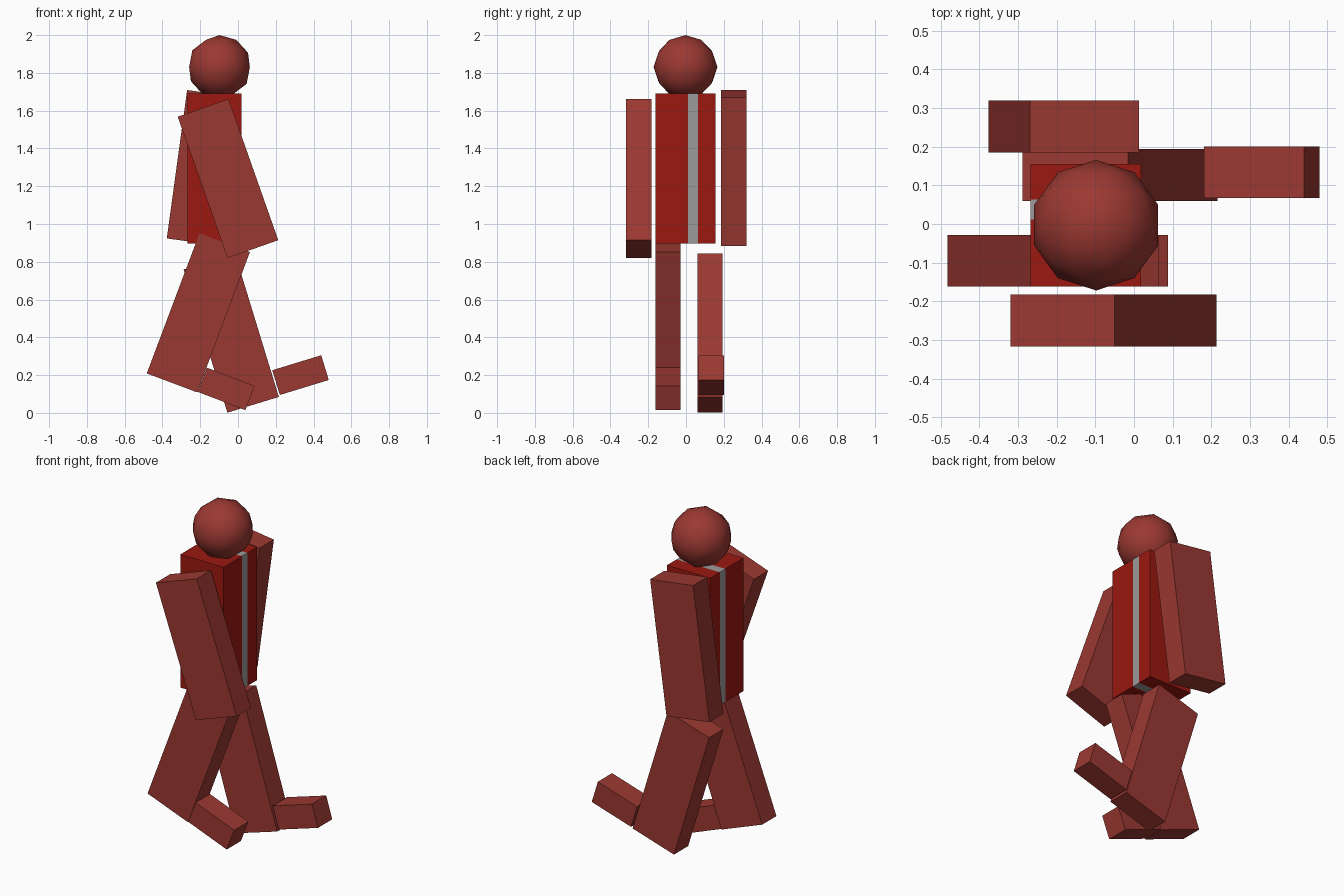
import bpy, bmesh
from math import radians
from mathutils import Matrix, Vector

if "Cube" in bpy.data.objects:
    bpy.data.objects.remove(bpy.data.objects["Cube"])


def material(name, rgb):
    m = bpy.data.materials.new(name)
    m.diffuse_color = (*rgb, 1)
    m.use_nodes = True
    m.node_tree.nodes["Principled BSDF"].inputs["Base Color"].default_value = m.diffuse_color
    return m


SKIN = material("dull_red", (0.33, 0.04, 0.032))
COAT = material("deep_red", (0.33, 0.009, 0.005))
GREY = material("stripe_grey", (0.33, 0.33, 0.33))


def box(name, centre, size, tilt=0, mats=(SKIN,), cuts=()):
    """Box tilted about y (degrees); optional edge loops at the given local y."""
    bm = bmesh.new()
    bmesh.ops.create_cube(bm, size=1, matrix=Matrix.Diagonal((*size, 1)))
    for y in cuts:
        bmesh.ops.bisect_plane(bm, geom=bm.verts[:] + bm.edges[:] + bm.faces[:],
                               plane_co=(0, y, 0), plane_no=(0, 1, 0))
    if cuts:
        for f in bm.faces:
            if cuts[0] < f.calc_center_median().y < cuts[1] and abs(f.normal.y) < 0.5:
                f.material_index = 1
    me = bpy.data.meshes.new(name)
    bm.to_mesh(me)
    bm.free()
    for m in mats:
        me.materials.append(m)
    ob = bpy.data.objects.new(name, me)
    ob.location = Vector(centre)
    ob.rotation_euler.y = radians(tilt)
    bpy.context.collection.objects.link(ob)
    return ob


LIMB = (0.285, 0.134, 0.793)
FOOT = (0.271, 0.134, 0.137)

# torso with a grey band running round it
box("torso", (-0.125, -0.003, 1.294), (0.285, 0.317, 0.793),
    mats=(COAT, GREY), cuts=(0.014, 0.067))

# arms
box("front_arm", (-0.053, -0.25, 1.241), LIMB, -19.4)
box("back_arm", (-0.182, 0.252, 1.297), LIMB, 7.8)

# legs
box("front_leg", (-0.21, -0.095, 0.53), LIMB, 20.6)
box("back_leg", (-0.036, 0.127, 0.422), LIMB, -17)

# feet
box("front_foot", (-0.063, -0.095, 0.127), FOOT, 21)
box("back_foot", (0.331, 0.134, 0.2), FOOT, -17)

# head
bpy.ops.mesh.primitive_ico_sphere_add(subdivisions=2, radius=0.169,
                                      location=(-0.098, -0.003, 1.831))
head = bpy.context.object
head.name = "head"
head.data.materials.append(SKIN)
bpy.ops.object.shade_smooth()
